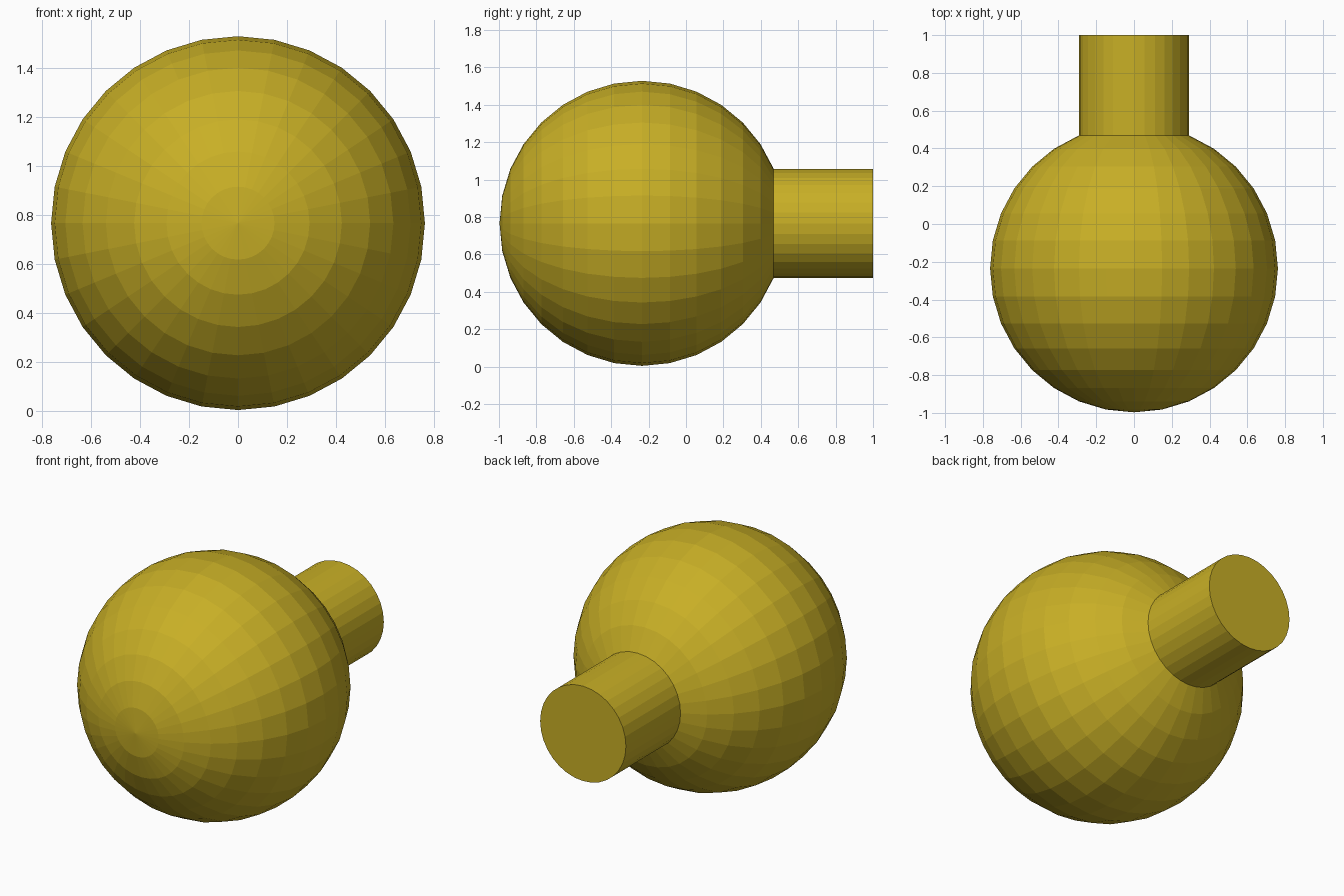
import bpy, bmesh, math
from mathutils import Matrix, Vector

if "Cube" in bpy.data.objects:
    bpy.data.objects.remove(bpy.data.objects["Cube"])

R = 0.762
CENTRE = Vector((0, -0.235, 0.766))

mat = bpy.data.materials.new("mustard yellow")
mat.diffuse_color = (0.578, 0.429, 0.019, 1)
mat.use_nodes = True
mat.node_tree.nodes["Principled BSDF"].inputs["Base Color"].default_value = mat.diffuse_color

# round ball with its poles along y
bm = bmesh.new()
bmesh.ops.create_uvsphere(bm, u_segments=32, v_segments=16, radius=R)
bmesh.ops.rotate(bm, verts=bm.verts, matrix=Matrix.Rotation(math.radians(-90), 3, 'X'))

# replace the two rear pole rings with a flat opening
limit = R * math.cos(math.radians(22.5)) + 0.005
bmesh.ops.delete(bm, geom=[v for v in bm.verts if v.co.y > limit], context='VERTS')
bmesh.ops.translate(bm, verts=bm.verts, vec=CENTRE)

# straight neck pulled out of the opening, closed with a flat end
rim = [e for e in bm.edges if e.is_boundary]
ext = bmesh.ops.extrude_edge_only(bm, edges=rim)["geom"]
for v in (g for g in ext if isinstance(g, bmesh.types.BMVert)):
    v.co.y = 1.0
bmesh.ops.contextual_create(bm, geom=[g for g in ext if isinstance(g, bmesh.types.BMEdge)])
bmesh.ops.recalc_face_normals(bm, faces=bm.faces)

mesh = bpy.data.meshes.new("bulb_with_neck")
bm.to_mesh(mesh)
bm.free()
mesh.materials.append(mat)
bpy.context.collection.objects.link(bpy.data.objects.new("bulb_with_neck", mesh))
